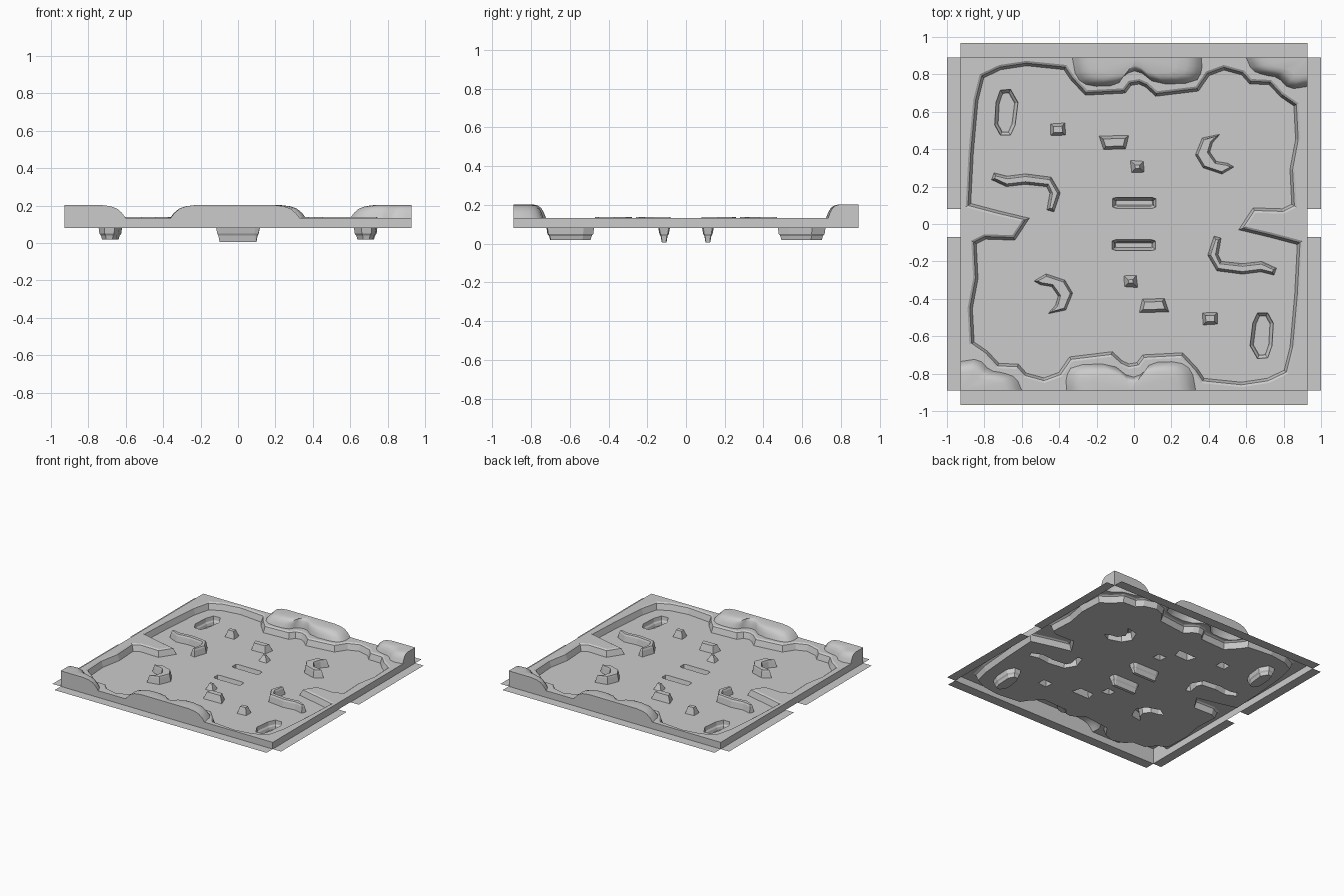
import bpy
from mathutils import Vector
from mathutils.geometry import tessellate_polygon

if "Cube" in bpy.data.objects:
    bpy.data.objects.remove(bpy.data.objects["Cube"])

FLOOR, RIM, HILL, BUMP = 0.08, 0.133, 0.203, 0.138
X, Y = 0.927, 0.89


def rot(pts):
    return [(-x, -y) for x, y in pts]


def ccw(pts):
    area = sum(a[0] * b[1] - b[0] * a[1] for a, b in zip(pts, pts[1:] + pts[:1]))
    return list(pts) if area > 0 else list(pts)[::-1]


def inset(pts, d):
    """Move a counter-clockwise outline inwards by d."""
    out = []
    for i, p in enumerate(pts):
        p, a, b = Vector(p), Vector(pts[i - 1]), Vector(pts[(i + 1) % len(pts)])
        e1, e2 = (p - a).normalized(), (b - p).normalized()
        n1, n2 = Vector((-e1.y, e1.x)), Vector((-e2.y, e2.x))
        n = (n1 + n2).normalized()
        out.append(tuple(p + n * d / max(0.6, n.dot(n1))))
    return out


def chaikin(pts):
    out = [pts[0]]
    for a, b in zip(pts, pts[1:]):
        out += [(a[0] * .75 + b[0] * .25, a[1] * .75 + b[1] * .25),
                (a[0] * .25 + b[0] * .75, a[1] * .25 + b[1] * .75)]
    return out + [pts[-1]]


def ribbon(path, w):
    """Outline of a bent wall, slimmer at its ends."""
    left, right = [], []
    for i, p in enumerate(path):
        a, b = Vector(path[max(i - 1, 0)]), Vector(path[min(i + 1, len(path) - 1)])
        t = (b - a).normalized()
        k = w * (0.7 if i in (0, len(path) - 1) else 1)
        left.append((p[0] - t.y * k, p[1] + t.x * k))
        right.append((p[0] + t.y * k, p[1] - t.x * k))
    return left + right[::-1]


def make(name, verts, faces, smooth=0):
    me = bpy.data.meshes.new(name)
    me.from_pydata(verts, [], faces)
    me.update()
    ob = bpy.data.objects.new(name, me)
    bpy.context.collection.objects.link(ob)
    if smooth:
        bpy.ops.object.select_all(action='DESELECT')
        ob.select_set(True)
        bpy.context.view_layer.objects.active = ob
        bpy.ops.object.shade_smooth_by_angle(angle=smooth)
    return ob


def fill(loops, z):
    """Flat upward-facing sheet; loops after the first are holes."""
    rings = [[Vector((x, y, 0)) for x, y in l] for l in loops]
    flat = [v for r in rings for v in r]
    faces = []
    for a, b, c in tessellate_polygon(rings):
        up = (flat[b] - flat[a]).cross(flat[c] - flat[a]).z > 0
        faces.append((a, b, c) if up else (a, c, b))
    return [(v.x, v.y, z) for v in flat], faces


def loft(name, outline, levels, cap=True):
    """Stack inset copies of an outline: levels are (inset, z)."""
    verts, faces, n = [], [], len(outline)
    for d, z in levels:
        verts += [(x, y, z) for x, y in inset(outline, d)]
    for k in range(len(levels) - 1):
        for i in range(n):
            j = (i + 1) % n
            faces.append((k * n + i, k * n + j, (k + 1) * n + j, (k + 1) * n + i))
    if cap:
        cv, cf = fill([inset(outline, levels[-1][0])], levels[-1][1])
        o = (len(levels) - 1) * n
        faces += [tuple(o + i for i in f) for f in cf]
    make(name, verts, faces)


# arena edge, back half; the front half is the same turned by 180 degrees
edge = [(-.60, .015), (-.73, .045), (-.90, .09), (-.885, .38), (-.86, .66), (-.825, .80),
        (-.72, .85), (-.575, .872), (-.36, .85), (-.32, .79), (-.25, .715), (-.06, .725),
        (-.03, .765), (.03, .775), (.075, .755), (.125, .71), (.33, .735), (.385, .815),
        (.48, .85), (.59, .82), (.63, .775), (.735, .77), (.80, .70), (.88, .645),
        (.89, .45), (.86, .29), (.87, .09), (.80, .055), (.65, .06)]
edge = ccw(edge + rot(edge))
loft("arena_slope", edge, [(0, RIM), (.012, .125), (.026, FLOOR)], cap=False)

# hills standing on the rim, cut flat by the outer wall
hill_mid = chaikin([(-.33, Y), (-.31, .78), (-.24, .735), (-.09, .74), (-.05, .80), (.02, .825),
                    (.12, .745), (.33, .755), (.365, .82), (.36, Y)])
hill_corner = chaikin([(.60, Y), (.63, .82), (.70, .795), (.77, .785), (.83, .72), (X, .735)])


def hill(name, base, core):
    levels = [(1, RIM), (.94, .16), (.86, .183), (.76, .196), (.6, HILL)]
    n, verts, faces = len(base), [], []
    for s, z in levels:
        verts += [(core[0] + (x - core[0]) * s, core[1] + (y - core[1]) * s, z) for x, y in base]
    for k in range(len(levels) - 1):
        for i in range(n - 1):
            faces.append((k * n + i, k * n + i + 1, (k + 1) * n + i + 1, (k + 1) * n + i))
    low, top = len(verts), len(verts) + 1
    verts += [(*core, RIM), (*core, HILL)]
    last = (len(levels) - 1) * n
    faces += [(last + i, last + i + 1, top) for i in range(n - 1)]
    for e in (0, n - 1):
        f = [low] + [k * n + e for k in range(len(levels))] + [top]
        faces.append(tuple(f[::-1] if e == 0 else f))
    make(name, verts, faces, smooth=.8)


for side, turn in (("back", lambda p: p), ("front", rot)):
    hill(side + "_hill", turn(hill_mid), turn([(.02, Y)])[0])
    hill(side + "_corner_hill", turn(hill_corner), turn([(X, Y)])[0])

# flat rim top between the arena edge, the hills and the outer wall
border = [(-X, Y)] + hill_mid + hill_corner
make("rim_top", *fill([ccw(border + rot(border)), edge], RIM))

# outer wall and ground flaps
box = [(-X, -Y), (X, -Y), (X, Y), (-X, Y)]
make("outer_wall", [(x, y, z) for z in (FLOOR, RIM) for x, y in box],
     [(i, (i + 1) % 4, (i + 1) % 4 + 4, i + 4) for i in range(4)])
for name, x0, x1, y0, y1 in [("back_flap", -X, X, Y, .967), ("front_flap", -X, X, -.967, -Y),
                             ("left_back_flap", -1, -X, .08, Y), ("left_front_flap", -1, -X, -Y, -.07),
                             ("right_back_flap", X, 1, .08, Y), ("right_front_flap", X, 1, -Y, -.07)]:
    make(name, [(x0, y0, FLOOR), (x1, y0, FLOOR), (x1, y1, FLOOR), (x0, y1, FLOOR)], [(0, 1, 2, 3)])

# obstacles and pits set in the floor
wall = [(0, FLOOR), (.008, .125), (.014, BUMP)]
block = [(0, FLOOR), (.016, .133)]
pit = [(0, FLOOR), (.004, .05), (.012, .04), (.018, .018)]
slot = [(0, FLOOR), (.006, .05), (.012, .04), (.018, .006)]
features = [
    ("bent_wall", ribbon([(-.755, .255), (-.68, .228), (-.58, .24), (-.455, .225),
                          (-.422, .165), (-.447, .07)], .028), wall),
    ("crescent_wall", [(.46, .48), (.365, .46), (.328, .37), (.37, .30), (.47, .267), (.535, .305),
                       (.50, .325), (.44, .335), (.405, .385), (.42, .435)], wall[:2] + [(.012, BUMP)]),
    ("block", [(-.447, .535), (-.37, .54), (-.365, .475), (-.445, .473)], block),
    ("long_block", [(-.187, .47), (-.028, .474), (-.045, .402), (-.162, .398)], block),
    ("small_block", [(-.02, .34), (.05, .335), (.055, .277), (-.012, .275)],
     [(0, FLOOR), (.022, .125)]),
    ("oval_pit", [(-.715, .715), (-.66, .72), (-.62, .65), (-.635, .53), (-.66, .475), (-.715, .475),
                  (-.745, .53), (-.738, .65)], pit),
    ("slot_pit", [(-.115, .137), (-.09, .143), (.095, .143), (.117, .135), (.117, .09),
                  (.095, .083), (-.09, .083), (-.115, .09)], slot),
]
holes = []
for name, pts, levels in features:
    for side, turn in (("back_", lambda p: p), ("front_", rot)):
        outline = ccw(turn(pts))
        holes.append(outline)
        loft(side + name, outline, levels)

# floor with openings under the obstacles and pits
make("floor", *fill([inset(edge, .026)] + holes, FLOOR))
